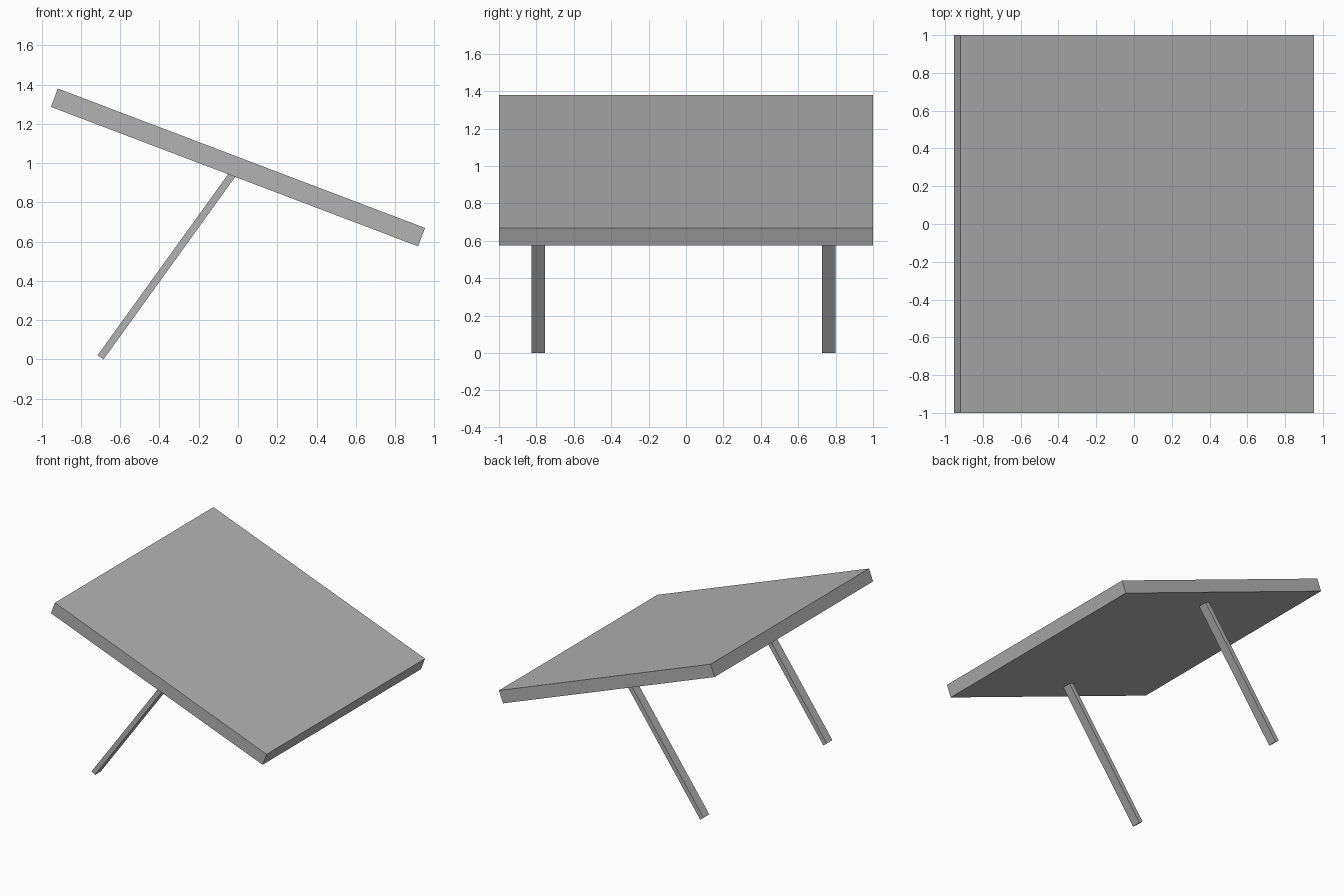
import bpy
from math import atan2
from mathutils import Vector

cube = bpy.data.objects.get("Cube")
if cube:
    bpy.data.objects.remove(cube, do_unlink=True)

# Single plain grey finish
GREY = (0.45, 0.45, 0.45, 1)
grey = bpy.data.materials.new("plain grey")
grey.use_nodes = True
grey.diffuse_color = GREY
grey.node_tree.nodes["Principled BSDF"].inputs["Base Color"].default_value = GREY


def beam(name, start, end, width, thickness):
    """Box running from start to end in the xz plane, width along y."""
    start, end = Vector(start), Vector(end)
    run = end - start
    bpy.ops.mesh.primitive_cube_add(size=1, location=(start + end) / 2,
                                    rotation=(0, -atan2(run.z, run.x), 0))
    part = bpy.context.object
    part.name = name
    part.scale = (run.length, width, thickness)
    bpy.ops.object.transform_apply(location=False, rotation=False, scale=True)
    part.data.materials.append(grey)
    return part


# Tilted slab
beam("tilted_panel", (-0.935, 0, 1.333), (0.935, 0, 0.623), 2.0, 0.1)

# Pair of slanted legs, their tops sunk slightly into the slab
for name, y in (("front_leg", -0.79), ("back_leg", 0.763)):
    beam(name, (-0.70, y, 0.011), (-0.022, y, 0.951), 0.073, 0.037)
